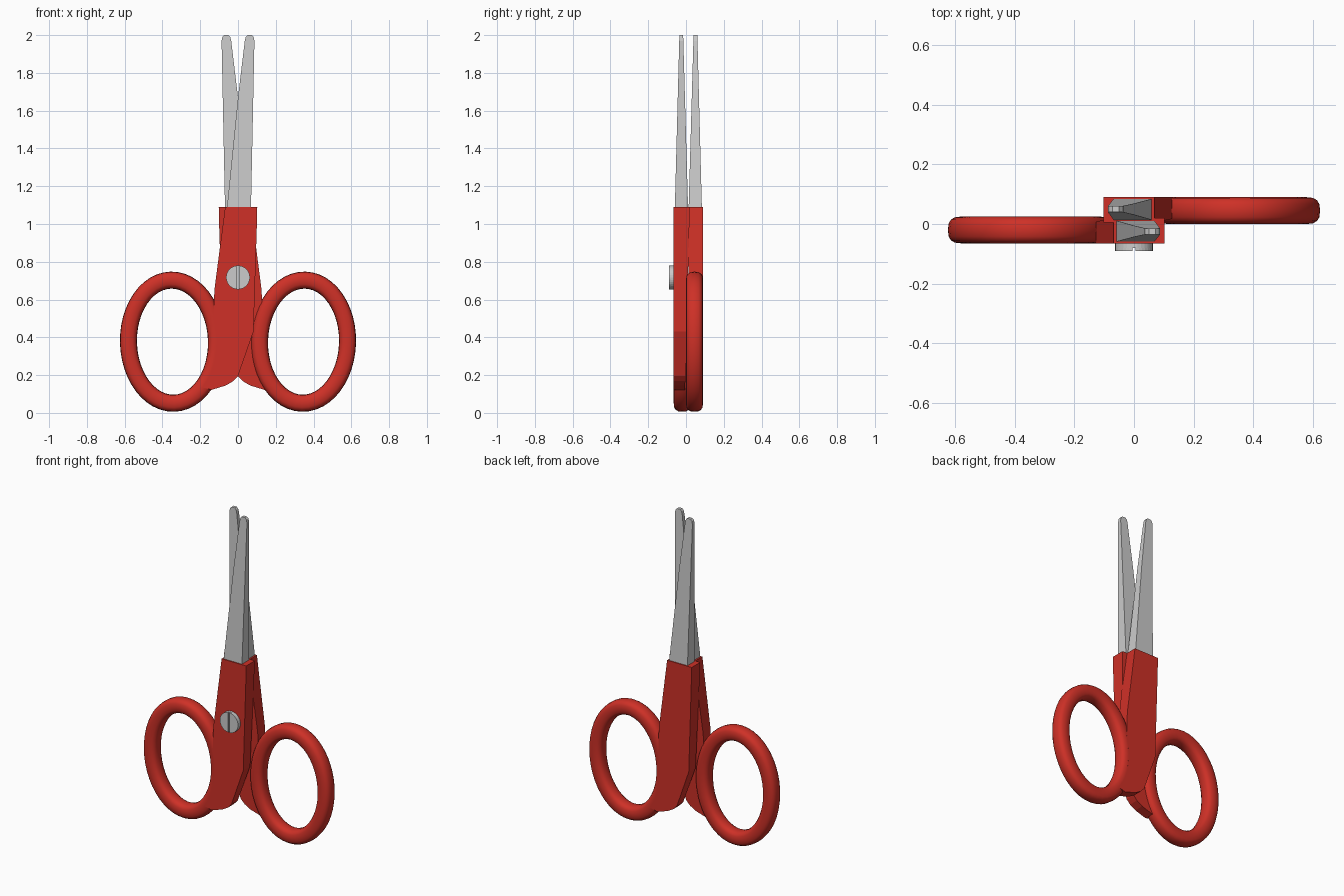
import bpy, bmesh, math
from mathutils import Vector

if "Cube" in bpy.data.objects:
    bpy.data.objects.remove(bpy.data.objects["Cube"])

red = bpy.data.materials.new("red_plastic")
red.diffuse_color = (0.62, 0.03, 0.02, 1)
red.use_nodes = True
red.node_tree.nodes["Principled BSDF"].inputs["Base Color"].default_value = red.diffuse_color


def finish(bm, name, mat=None, smooth=False, turn=False):
    # turn: half-turn about the vertical axis between the two halves
    if turn:
        for v in bm.verts:
            v.co.x, v.co.y = -v.co.x, 0.025 - v.co.y
    bmesh.ops.recalc_face_normals(bm, faces=bm.faces[:])
    me = bpy.data.meshes.new(name)
    bm.to_mesh(me)
    bm.free()
    ob = bpy.data.objects.new(name, me)
    bpy.context.collection.objects.link(ob)
    if mat:
        me.materials.append(mat)
    if smooth:
        for p in me.polygons:
            p.use_smooth = True
    return ob


def prism(bm, pts, front, back):
    # xz outline closed between two y surfaces, each a function of z
    a = [bm.verts.new((x, front(z), z)) for x, z in pts]
    b = [bm.verts.new((x, back(z), z)) for x, z in pts]
    bm.faces.new(a)
    bm.faces.new(b[::-1])
    n = len(pts)
    for i in range(n):
        j = (i + 1) % n
        bm.faces.new((a[i], b[i], b[j], a[j]))


def line(z0, y0, z1, y1):
    return lambda z: y0 + (y1 - y0) * (z - z0) / (z1 - z0)


def ring(bm, cx, cy, cz, rx, rz, tilt, n=48, m=16):
    # oval loop with a rounded, slightly squarish section
    rows = []
    for i in range(n):
        t = 2 * math.pi * i / n
        p = Vector((rx * math.cos(t), 0, rz * math.sin(t)))
        nrm = Vector((rz * math.cos(t), 0, rx * math.sin(t))).normalized()
        row = []
        for k in range(m):
            a = 2 * math.pi * k / m
            c, s = math.cos(a), math.sin(a)
            u = 0.045 * math.copysign(abs(c) ** 0.75, c)
            w = 0.045 * math.copysign(abs(s) ** 0.75, s)
            q = p + nrm * u
            x = q.x * math.cos(tilt) - q.z * math.sin(tilt)
            z = q.x * math.sin(tilt) + q.z * math.cos(tilt)
            row.append(bm.verts.new((cx + x, cy + w, cz + z)))
        rows.append(row)
    for i in range(n):
        for k in range(m):
            r, s, l = rows[i], rows[(i + 1) % n], (k + 1) % m
            bm.faces.new((r[k], r[l], s[l], s[k]))


blade = [(-0.062, 1.05), (0.068, 1.05), (0.087, 1.97), (0.083, 1.99), (0.073, 2.0),
         (0.05, 2.0), (0.041, 1.99), (0.036, 1.97), (0.0, 1.67)]
grip = [(-0.068, 1.09), (0.102, 1.09), (0.10, 1.0), (0.082, 0.43), (0.0, 0.195),
        (-0.025, 0.168), (-0.065, 0.145), (-0.14, 0.122), (-0.19, 0.135),
        (-0.15, 0.2), (-0.125, 0.27), (-0.113, 0.38), (-0.13, 0.5), (-0.125, 0.65)]

for side, turn in (("front", False), ("back", True)):
    # steel blade, tapering in thickness to the tip
    bm = bmesh.new()
    prism(bm, blade, line(1.05, -0.06, 2, -0.035), line(1.05, 0.012, 2, -0.015))
    finish(bm, side + "_blade", turn=turn)
    # plastic grip plate
    bm = bmesh.new()
    prism(bm, grip, lambda z: -0.065, line(1.09, 0.02, 0.12, -0.005))
    finish(bm, side + "_grip", red, turn=turn)
    # finger loop
    bm = bmesh.new()
    ring(bm, -0.347, -0.02, 0.377, 0.233, 0.326, math.radians(1.5))
    finish(bm, side + "_finger_loop", red, smooth=True, turn=turn)

# slotted pivot screw: base disc plus two half discs
bm = bmesh.new()
r, cz = 0.063, 0.717
prism(bm, [(r * math.cos(i * math.pi / 16), cz + r * math.sin(i * math.pi / 16)) for i in range(32)],
      lambda z: -0.08, lambda z: -0.05)
a0 = math.acos(0.005 / r)
for s in (1, -1):
    arc = [-a0 + 2 * a0 * i / 16 for i in range(17)]
    prism(bm, [(s * r * math.cos(a), cz + r * math.sin(a)) for a in arc],
          lambda z: -0.09, lambda z: -0.08)
finish(bm, "pivot_screw")
